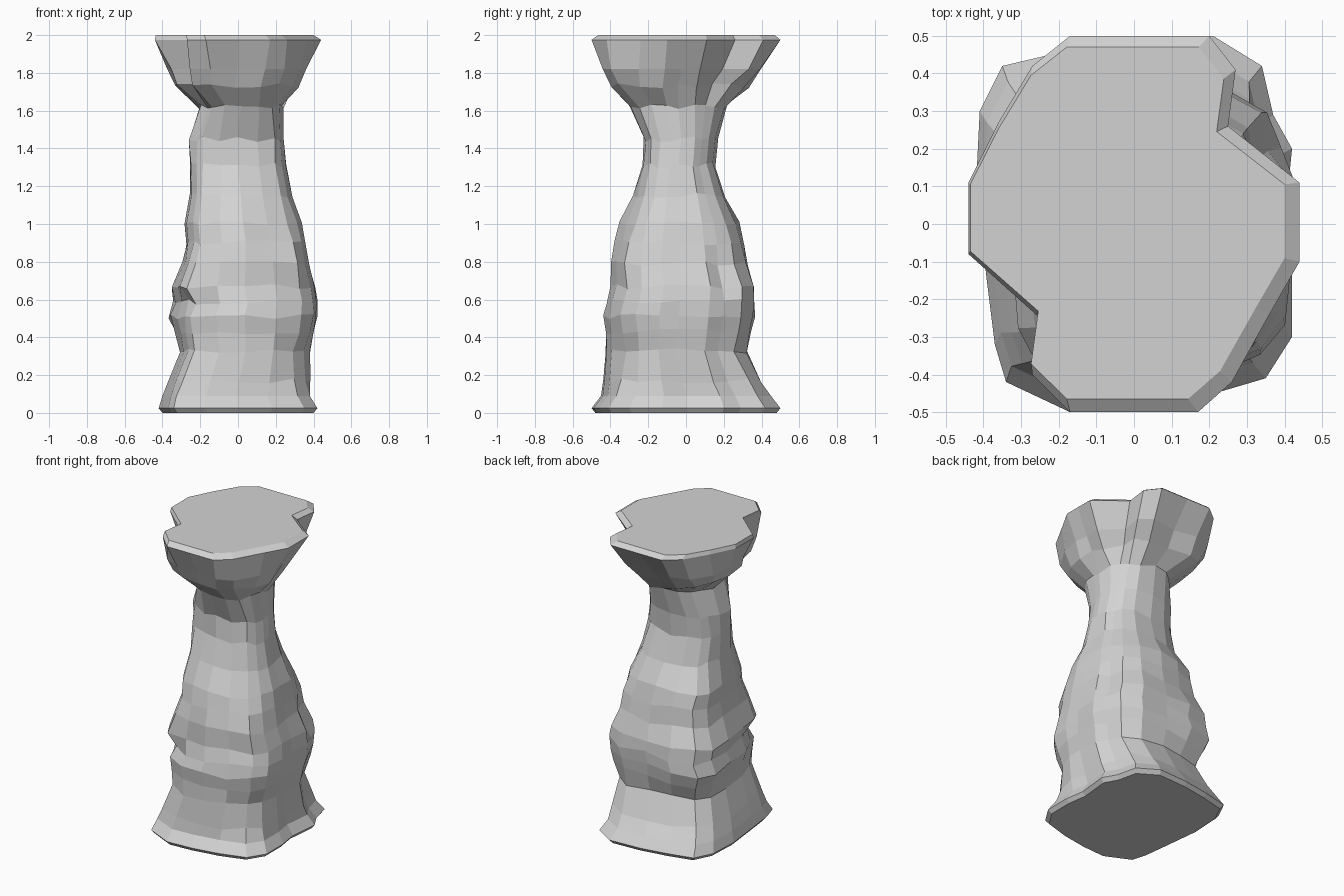
import bpy
import random
from mathutils import Vector

random.seed(4)

default_cube = bpy.data.objects.get("Cube")
if default_cube:
    bpy.data.objects.remove(default_cube, do_unlink=True)

stone = bpy.data.materials.new("grey stone")
stone.use_nodes = True
stone_colour = (0.65, 0.65, 0.65, 1)
stone.diffuse_color = stone_colour
stone.node_tree.nodes["Principled BSDF"].inputs["Base Color"].default_value = stone_colour

# Matching outlines, counter-clockwise: the swollen foot and the notched capital
FOOT = [(.40, 0), (.42, .2), (.37, .29), (.34, .42), (.21, .5), (0, .49), (-.18, .46),
        (-.35, .42), (-.41, .3), (-.42, .1), (-.39, -.16), (-.37, -.32), (-.34, -.42),
        (-.17, -.5), (0, -.49), (.18, -.46), (.35, -.41), (.42, -.3), (.42, -.13)]
CAPITAL = [(.44, 0), (.44, .11), (.25, .26), (.27, .41), (.2, .5), (0, .5), (-.17, .5),
           (-.27, .42), (-.36, .27), (-.44, .11), (-.44, -.08), (-.25, -.25), (-.27, -.4),
           (-.17, -.5), (0, -.5), (.17, -.5), (.26, -.42), (.36, -.24), (.44, -.1)]

# Height, x range, y range, outline: -1 is the foot, 0 is round, 1 is the capital
LEVELS = [
    (0, -.40, .40, -.48, .48, -1), (.025, -.42, .42, -.5, .5, -1),
    (.09, -.4, .38, -.45, .45, -1), (.17, -.37, .38, -.44, .40, -.9),
    (.33, -.31, .39, -.43, .33, -.7), (.43, -.33, .41, -.43, .35, -.6),
    (.51, -.35, .42, -.44, .36, -.6), (.59, -.32, .42, -.42, .36, -.5),
    (.67, -.34, .41, -.4, .36, -.5), (.79, -.30, .38, -.4, .33, -.5),
    (.9, -.28, .36, -.38, .31, -.4), (1, -.29, .34, -.35, .28, -.4),
    (1.15, -.26, .29, -.28, .21, -.4), (1.31, -.26, .26, -.24, .16, -.3),
    (1.45, -.25, .24, -.22, .17, -.2), (1.62, -.21, .24, -.3, .22, .2),
    (1.73, -.33, .30, -.38, .30, .6), (1.82, -.36, .35, -.42, .37, .8),
    (1.975, -.44, .44, -.5, .5, 1), (2, -.435, .40, -.465, .47, 1)]

# Weathered knobs (positive) and hollows (negative): centre, reach, push
KNOBS = [
    ((-.28, .28, .56), .3, .09), ((-.22, .22, .93), .2, .05),
    ((.31, .26, .6), .25, .04), ((.34, -.34, .27), .2, -.06),
    ((-.3, -.3, .69), .16, .07), ((-.28, -.3, .57), .14, -.04),
    ((.27, -.33, .85), .14, .03), ((.17, -.38, .9), .13, -.04),
    ((.36, .2, .73), .1, -.05), ((.3, .22, .95), .16, .02),
    ((-.24, -.08, 1.47), .14, .03), ((-.1, -.24, 1.31), .12, -.03),
    ((.17, -.18, 1.47), .12, .03),
    # Underside of the capital: two whole corners, then the lobes beside the notches
    ((-.28, .26, 1.77), .25, .11), ((.25, -.3, 1.77), .25, .09),
    ((-.22, -.33, 1.78), .15, .07), ((.2, .3, 1.8), .15, .06)]


def outline_point(index, blend):
    foot = Vector((FOOT[index][0] / .42, FOOT[index][1] / .5))
    capital = Vector((CAPITAL[index][0] / .44, CAPITAL[index][1] / .5))
    target = capital if blend > 0 else foot
    return foot.normalized().lerp(target, abs(blend))


def weather(point, z):
    # Push outward or inward near each knob, then roughen slightly
    if z < .1 or z > 1.9:
        return point
    outward = Vector((point.x, point.y, 0)).normalized()
    moved = point.copy()
    for centre, reach, push in KNOBS:
        distance = (point - Vector(centre)).length
        moved += outward * push * max(0, 1 - distance / reach)
    rough = .005
    moved += outward * random.uniform(-rough, rough)
    if z < 1.8:
        moved.z += random.uniform(-rough, rough) * 3
    return moved


# Pillar skin lofted through the levels and capped at both ends
count = len(FOOT)
verts = []
for z, x_low, x_high, y_low, y_high, blend in LEVELS:
    for i in range(count):
        p = outline_point(i, blend)
        x = (x_low + x_high) / 2 + p.x * (x_high - x_low) / 2
        y = (y_low + y_high) / 2 + p.y * (y_high - y_low) / 2
        verts.append(weather(Vector((x, y, z)), z))

faces = [list(reversed(range(count)))]
for row in range(len(LEVELS) - 1):
    for i in range(count):
        a, b = row * count + i, row * count + (i + 1) % count
        faces.append([a, b, b + count, a + count])
faces.append(list(range(len(verts) - count, len(verts))))

mesh = bpy.data.meshes.new("stone_pillar")
mesh.from_pydata(verts, [], faces)
mesh.materials.append(stone)
mesh.update()
pillar = bpy.data.objects.new("stone_pillar", mesh)
bpy.context.collection.objects.link(pillar)
